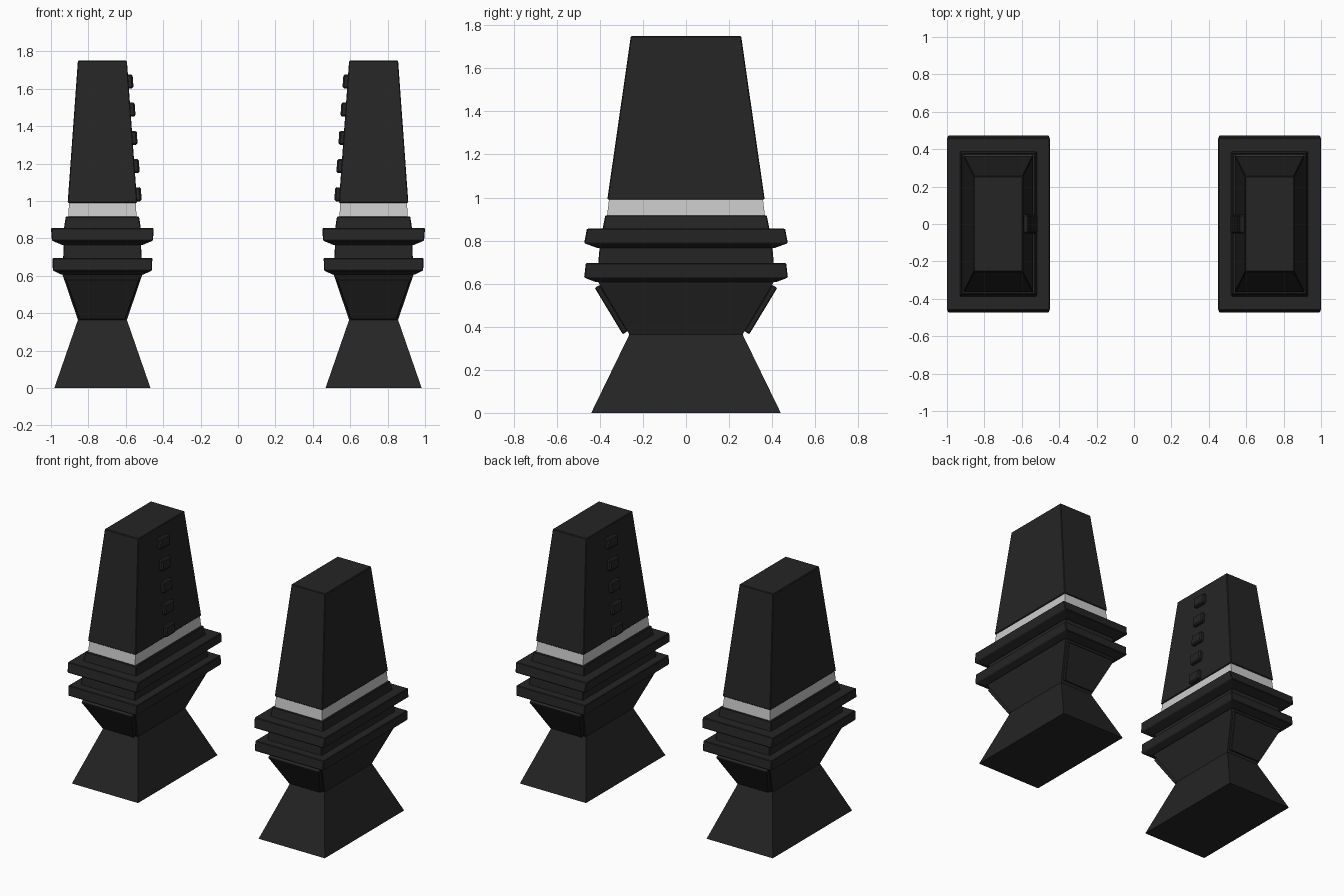
import bpy, bmesh, math
from mathutils import Vector, Matrix

if "Cube" in bpy.data.objects:
    bpy.data.objects.remove(bpy.data.objects["Cube"])

CX = 0.725  # pillar centre, mirrored to the other side


def material(name, v):
    m = bpy.data.materials.new(name)
    m.diffuse_color = (v, v, v, 1)
    m.use_nodes = True
    m.node_tree.nodes["Principled BSDF"].inputs["Base Color"].default_value = m.diffuse_color
    return m


BLACK = material("black", 0.018)
LIGHT = material("light_grey", 0.55)


def finish(name, bm, mat, bevel=0.0, mirror_y=False):
    bmesh.ops.recalc_face_normals(bm, faces=bm.faces)
    me = bpy.data.meshes.new(name)
    bm.to_mesh(me)
    bm.free()
    me.materials.append(mat)
    ob = bpy.data.objects.new(name, me)
    bpy.context.collection.objects.link(ob)
    if bevel:
        b = ob.modifiers.new("bevel", 'BEVEL')
        b.width, b.segments = bevel, 1
    m = ob.modifiers.new("mirror", 'MIRROR')
    m.use_axis = (True, mirror_y, False)
    m.use_mirror_merge = False
    return ob


def loft(name, levels, mat=BLACK, bevel=0.004):
    """Stack of rectangles (z, half x, half y) joined into a closed solid."""
    bm = bmesh.new()
    rings = [[bm.verts.new((CX + sx * hx, sy * hy, z))
              for sx, sy in ((-1, -1), (1, -1), (1, 1), (-1, 1))]
             for z, hx, hy in levels]
    bm.faces.new(rings[0])
    bm.faces.new(rings[-1])
    for a, b in zip(rings, rings[1:]):
        for i in range(4):
            j = (i + 1) % 4
            bm.faces.new((a[i], a[j], b[j], b[i]))
    return finish(name, bm, mat, bevel)


# Waisted foot and the stacked collars
loft("foot", [(0, 0.257, 0.44), (0.364, 0.131, 0.263), (0.62, 0.218, 0.415)], bevel=0)
loft("lower_collar", [(0.608, 0.222, 0.42), (0.628, 0.265, 0.473), (0.695, 0.267, 0.465)])
loft("neck", [(0.69, 0.21, 0.408), (0.78, 0.206, 0.40)])
loft("upper_collar", [(0.765, 0.215, 0.41), (0.788, 0.27, 0.473), (0.855, 0.275, 0.46)])
loft("shoulder", [(0.85, 0.206, 0.388), (0.917, 0.196, 0.375)])
loft("light_band", [(0.91, 0.183, 0.367), (0.995, 0.178, 0.357)], LIGHT, 0)
loft("tower", [(0.99, 0.186, 0.365), (1.0, 0.185, 0.364), (1.75, 0.131, 0.256)])

# Sloped plates on the front and back of the flare
bm = bmesh.new()
out = Vector((0, -0.84, -0.54)) * 0.028
for z, hx, y in ((0.38, 0.122, -0.270), (0.595, 0.198, -0.400)):
    for s in (-1, 1):
        p = Vector((CX + s * hx, y, z))
        bm.verts.new(p)
        bm.verts.new(p + out)
bmesh.ops.convex_hull(bm, input=bm.verts)
bmesh.ops.dissolve_limit(bm, angle_limit=0.02, verts=bm.verts, edges=bm.edges)
finish("flare_plates", bm, BLACK, 0.004, True)

# Column of studs on the inner face of each tower
bm = bmesh.new()
for i in range(5):
    z = 1.035 + i * 0.151
    x = CX - 0.186 + (z - 0.99) * 0.0724
    mat = (Matrix.Translation((x, 0, z)) @ Matrix.Rotation(math.atan(0.0724), 4, 'Y')
           @ Matrix.Diagonal((0.05, 0.10, 0.075, 1)))
    bmesh.ops.create_cube(bm, size=1, matrix=mat)
finish("studs", bm, BLACK, 0.008)
